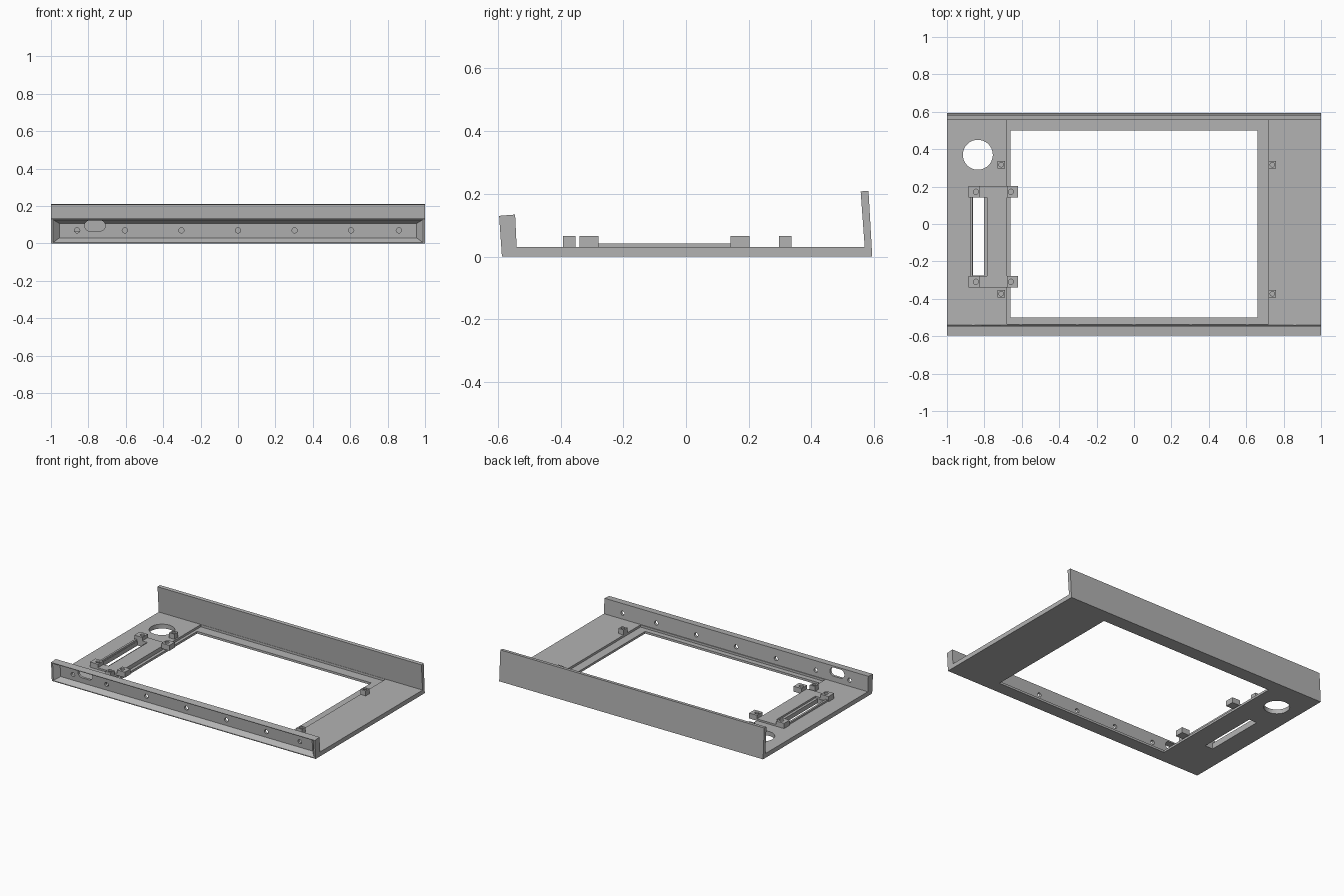
import bpy, bmesh, math
from mathutils import Vector

cube = bpy.data.objects.get("Cube")
if cube:
    bpy.data.objects.remove(cube)

grey = bpy.data.materials.new("plain_grey")
grey.use_nodes = True
grey.diffuse_color = (0.45, 0.45, 0.45, 1)
grey.node_tree.nodes["Principled BSDF"].inputs["Base Color"].default_value = (0.45, 0.45, 0.45, 1)


def loft(name, first, second):
    """Solid between two matching loops of points."""
    bm = bmesh.new()
    a = [bm.verts.new(p) for p in first]
    b = [bm.verts.new(p) for p in second]
    bm.faces.new(a)
    bm.faces.new(b[::-1])
    for i in range(len(a)):
        j = (i + 1) % len(a)
        bm.faces.new((a[j], a[i], b[i], b[j]))
    bmesh.ops.recalc_face_normals(bm, faces=bm.faces)
    mesh = bpy.data.meshes.new(name)
    bm.to_mesh(mesh)
    bm.free()
    mesh.materials.append(grey)
    obj = bpy.data.objects.new(name, mesh)
    bpy.context.scene.collection.objects.link(obj)
    return obj


def box(name, x0, x1, y0, y1, z0, z1):
    loop = [(x0, y0), (x1, y0), (x1, y1), (x0, y1)]
    return loft(name, [(x, y, z0) for x, y in loop], [(x, y, z1) for x, y in loop])


def slot(centre, radius, along, stretch=0.0, reach=0.1, sides=32):
    """Round or stadium-shaped cutter along the y or z axis."""
    loop = []
    for i in range(sides):
        t = math.tau * (i + 0.5) / sides
        u = radius * math.cos(t)
        loop.append((u + math.copysign(stretch, u), radius * math.sin(t)))
    c = Vector(centre)
    if along == "y":
        ends = [[c + Vector((u, s, v)) for u, v in loop] for s in (-reach, reach)]
    else:
        ends = [[c + Vector((u, v, s)) for u, v in loop] for s in (-reach, reach)]
    return loft("cutter", *ends)


def cut(obj, cutters):
    for c in cutters:
        c.hide_render = True
        mod = obj.modifiers.new("cut", "BOOLEAN")
        mod.operation = "DIFFERENCE"
        mod.solver = "EXACT"
        mod.object = c
        bpy.context.view_layer.objects.active = obj
        bpy.ops.object.modifier_apply(modifier=mod.name)
        bpy.data.objects.remove(c)


# Tray: floor with leaning front and rear walls, extruded along x
profile = [(-0.587, 0), (0.594, 0), (0.582, 0.21), (0.557, 0.208),
           (0.57, 0.03), (-0.54, 0.03), (-0.545, 0.134), (-0.596, 0.13)]
tray = loft("tray", [(-1, y, z) for y, z in profile], [(1, y, z) for y, z in profile])


# Hollow front channel with sloping sides
def channel_loop(x, z0, z1, y):
    return [(px, y - 0.07 * pz, pz) for px, pz in ((-x, z0), (x, z0), (x, z1), (-x, z1))]


channel = loft("cutter", channel_loop(0.998, -0.002, 0.132, -0.597),
               channel_loop(0.955, 0.03, 0.107, -0.554))

# Floor recess, main window, round port and long opening
cut(tray, [channel,
           box("cutter", -0.68, 0.72, -0.535, 0.568, 0.015, 0.045),
           box("cutter", -0.66, 0.66, -0.5, 0.5, -0.1, 0.1),
           slot((-0.835, 0.37, 0), 0.08, "z", sides=48),
           box("cutter", -0.862, -0.803, -0.275, 0.145, -0.1, 0.1)])

# Row of front wall holes and the cable slot
cut(tray, [slot((x, -0.56, 0.07), 0.014, "y")
           for x in (-0.86, -0.605, -0.303, 0, 0.303, 0.605, 0.86)])
cut(tray, [slot((-0.765, -0.56, 0.095), 0.029, "y", stretch=0.026)])

# Mounting pegs
for side, x in (("right", -0.71), ("left", 0.74)):
    for end, y in (("rear", 0.317), ("front", -0.373)):
        peg = box(f"{end}_{side}_peg", x - 0.02, x + 0.02, y - 0.02, y + 0.02, 0.028, 0.065)
        cut(peg, [slot((x, y, 0.09), 0.012, "z", reach=0.055)])

# Bracket: end strips with raised screw pads
for end, y in (("rear", 0.172), ("front", -0.309)):
    box(f"{end}_bracket_strip", -0.83, -0.675, y - 0.03, y + 0.03, 0.028, 0.042)
    for side, x in (("outer", -0.855), ("inner", -0.65)):
        pad = box(f"{end}_{side}_pad", x - 0.03, x + 0.03, y - 0.03, y + 0.03, 0.029, 0.066)
        hole_x = x + (0.01 if side == "outer" else -0.008)
        cut(pad, [slot((hole_x, y, 0.1), 0.014, "z", reach=0.065)])

# Bracket: side rails
box("inner_bracket_rail", -0.785, -0.68, -0.28, 0.143, 0.028, 0.042)
box("outer_bracket_rail", -0.878, -0.864, -0.28, 0.143, 0.028, 0.042)
